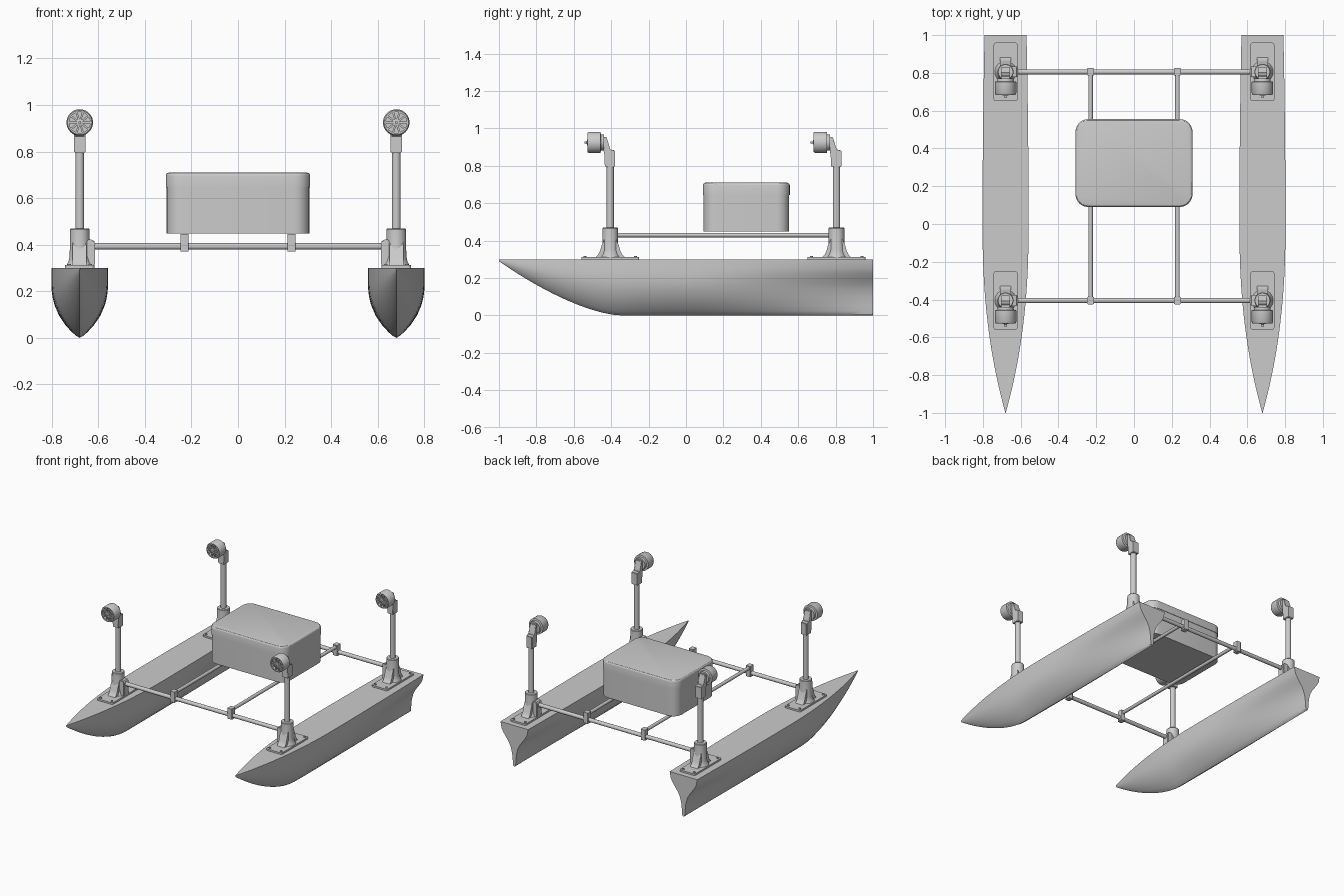
import bpy, bmesh, math
from mathutils import Matrix, Vector

if "Cube" in bpy.data.objects:
    bpy.data.objects.remove(bpy.data.objects["Cube"])


def finish(name, bm):
    bmesh.ops.remove_doubles(bm, verts=bm.verts, dist=1e-5)
    bmesh.ops.recalc_face_normals(bm, faces=bm.faces)
    me = bpy.data.meshes.new(name)
    bm.to_mesh(me)
    bm.free()
    ob = bpy.data.objects.new(name, me)
    bpy.context.collection.objects.link(ob)
    return ob


def lathe(bm, profile, mat, n=32):
    """Revolve (radius, height) points about local z."""
    rings = []
    for r, h in profile:
        rings.append([bm.verts.new(mat @ Vector((r * math.cos(a), r * math.sin(a), h)))
                      for a in (2 * math.pi * i / n for i in range(n))] if r > 0
                     else [bm.verts.new(mat @ Vector((0, 0, h)))])
    for a, b in zip(rings, rings[1:]):
        for i in range(n):
            j = (i + 1) % n
            q = [a[i % len(a)], a[j % len(a)], b[j % len(b)], b[i % len(b)]]
            bm.faces.new(list(dict.fromkeys(q)))


def tube(name, start, end, r, n=24):
    start, end = Vector(start), Vector(end)
    d = end - start
    mat = Matrix.Translation(start) @ d.to_track_quat('Z', 'Y').to_matrix().to_4x4()
    bm = bmesh.new()
    lathe(bm, [(0, 0), (r, 0), (r, d.length), (0, d.length)], mat, n)
    return finish(name, bm)


def prism(name, pts, half, place, bevel=0):
    """Extrude a flat outline both ways; place(u, v, w) gives the position."""
    bm = bmesh.new()
    a = [bm.verts.new(place(u, v, -half)) for u, v in pts]
    b = [bm.verts.new(place(u, v, half)) for u, v in pts]
    bm.faces.new(a)
    bm.faces.new(b)
    for i in range(len(a)):
        j = (i + 1) % len(a)
        bm.faces.new((a[i], a[j], b[j], b[i]))
    if bevel:
        bmesh.ops.bevel(bm, geom=bm.edges[:], offset=bevel, segments=2, affect='EDGES')
    return finish(name, bm)


def rounded_box(name, lo, hi, corner, top=0):
    lo, hi = Vector(lo), Vector(hi)
    bm = bmesh.new()
    bmesh.ops.create_cube(bm, size=1)
    for v in bm.verts:
        v.co = (lo + hi) / 2 + v.co * (hi - lo)
    upright = [e for e in bm.edges if abs(e.verts[0].co.z - e.verts[1].co.z) > 1e-4]
    bmesh.ops.bevel(bm, geom=upright, offset=corner, segments=6, profile=0.5, affect='EDGES')
    if top:
        rim = [e for e in bm.edges if all(abs(v.co.z - hi.z) < 1e-4 for v in e.verts)]
        bmesh.ops.bevel(bm, geom=rim, offset=top, segments=3, profile=0.5, affect='EDGES')
    return finish(name, bm)


# Hull: lofted sections, round amidships and hollow towards the stern
LEVEL = [0, .03, .08, .18, .32, .47, .57, .65, .75, .85, 1]
MID = [0, .13, .27, .5, .73, .89, .95, .98, 1, 1, 1]
STERN = [0, .08, .1, .12, .16, .27, .41, .57, .77, .92, 1]


def hull(name, cx):
    bm = bmesh.new()
    rows = []
    for i in range(41):
        s = 2 * (i / 40) ** 1.3
        y = s - 1
        aft = max(0, y)
        w = .121 * (1 - max(0, 1 - s) ** 2.3) - .011 * aft ** 2 + .001
        keel = .29 * (max(0, -.35 - y) / .65) ** 1.55
        k = aft ** 1.4
        half = [(w * (m * (1 - k) + st * k), keel + (.3 - keel) * t)
                for t, m, st in zip(LEVEL, MID, STERN)]
        sec = [(-x, z) for x, z in half[:0:-1]] + half
        rows.append([bm.verts.new((cx + x, y, z)) for x, z in sec])
    for a, b in zip(rows, rows[1:]):
        for i in range(len(a) - 1):
            bm.faces.new((a[i], a[i + 1], b[i + 1], b[i]))
        bm.faces.new((a[0], b[0], b[-1], a[-1]))
    bm.faces.new(rows[0])
    bm.faces.new(rows[-1])
    return finish(name, bm)


# Motor: bell with open spoked front, hub and shaft, facing -y
def motor(name, x, y, z):
    mat = Matrix.Translation((x, y, z)) @ Matrix.Rotation(math.pi / 2, 4, 'X')
    bm = bmesh.new()
    lathe(bm, [(0, 0), (.042, 0), (.044, .016), (.057, .018), (.057, .078), (.052, .088),
               (.045, .088), (.045, .062), (0, .062)], mat, 40)
    lathe(bm, [(0, .06), (.015, .06), (.015, .09), (.006, .092), (.006, .105), (0, .105)], mat, 20)
    for i in range(10):
        m = (mat @ Matrix.Rotation(i * math.pi / 5, 4, 'Z') @ Matrix.Translation((.03, 0, .081))
             @ Matrix.Diagonal((.034, .008, .01, 1)))
        bmesh.ops.create_cube(bm, size=1, matrix=m)
    return finish(name, bm)


HX = .68
POSTS = {"front": -.405, "rear": .805}
for side, s in (("left", -1), ("right", 1)):
    x = s * HX
    hull(f"{side}_hull", x)
    for end, y in POSTS.items():
        tag = f"{end}_{side}"
        # Deck plate with bolts
        rounded_box(f"{tag}_plate", (x - .063, y - .155, .298), (x + .063, y + .155, .312), .012)
        for i, (bx, by) in enumerate(((-1, -1), (1, -1), (-1, 1), (1, 1))):
            p = (x + bx * .045, y + by * .135)
            tube(f"{tag}_bolt_{i}", (*p, .31), (*p, .318), .008, 12)
        # Post socket with flared foot and inward arm
        bm = bmesh.new()
        lathe(bm, [(0, .31), (.058, .31), (.049, .325), (.043, .35), (.042, .466), (.039, .47),
                   (0, .47)], Matrix.Translation((x, y, 0)))
        finish(f"{tag}_socket", bm)
        flare = [(.078, .311), (.064, .325), (.054, .345), (.046, .375), (.03, .41)]
        prism(f"{tag}_foot", flare + [(-u, v) for u, v in flare[::-1]], .03,
              lambda u, v, w: (x + w, y + u, v))
        prism(f"{tag}_arm", [(0, .311), (.066, .311), (.066, .41), (.061, .418), (.052, .422),
                             (0, .425)], .028, lambda u, v, w: (x - s * u, y + w, v), .004)
        # Upright pole, motor bracket and motor
        tube(f"{tag}_pole", (x, y, .46), (x, y, .81), .019)
        prism(f"{tag}_bracket", [(-.029, .795), (.026, .795), (.026, .882), (-.002, .885),
                                 (-.02, .955), (-.036, .955), (-.036, .875), (-.029, .868)],
              .024, lambda u, v, w: (x + w, y + u, v), .003)
        motor(f"{tag}_motor", x, y - .034, .925)
    # Lengthwise rail with clamps on the cross tubes
    rx = s * .23
    tube(f"{side}_rail", (rx, POSTS["front"] - .015, .43), (rx, POSTS["rear"] + .015, .43), .012)
    for end, y in POSTS.items():
        rounded_box(f"{end}_{side}_clamp", (rx - .018, y - .02, .37), (rx + .018, y + .02, .447), .005)

# Cross tubes
for end, y in POSTS.items():
    tube(f"{end}_cross_tube", (-.64, y, .393), (.64, y, .393), .014)

# Equipment box and lid
rounded_box("box_body", (-.307, .093, .448), (.307, .552, .647), .065)
rounded_box("box_lid", (-.31, .09, .645), (.31, .555, .71), .068, .014)

# Smooth shading with sharp edges kept
bpy.ops.object.select_all(action='SELECT')
bpy.context.view_layer.objects.active = bpy.context.selected_objects[0]
bpy.ops.object.shade_smooth_by_angle(angle=math.radians(30))
